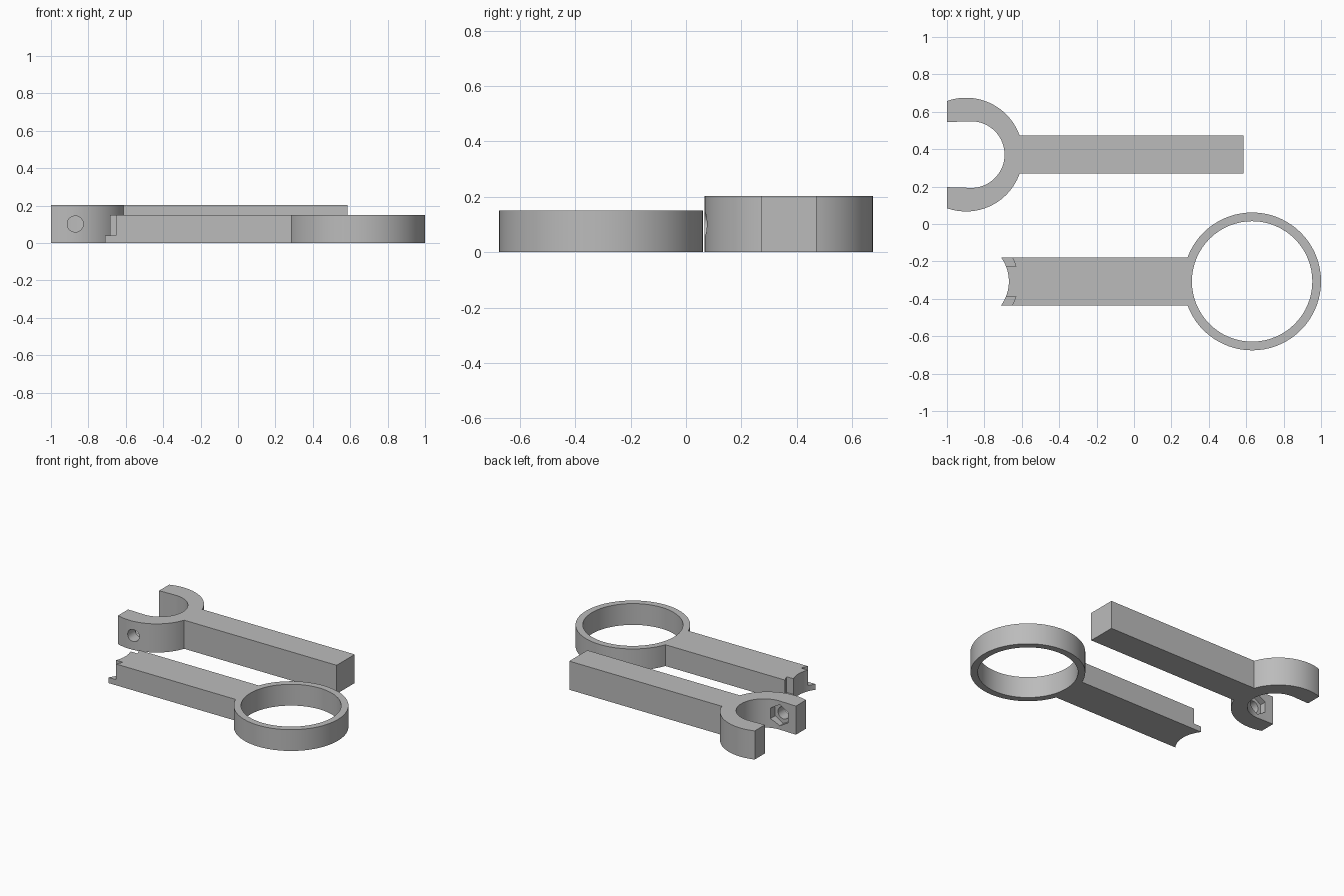
import bpy, bmesh
from math import sin, cos, asin, acos, pi, sqrt
from mathutils import Matrix

if "Cube" in bpy.data.objects:
    bpy.data.objects.remove(bpy.data.objects["Cube"])

grey = bpy.data.materials.new("plain_grey")
grey.use_nodes = True
grey.diffuse_color = (0.5, 0.5, 0.5, 1)
grey.node_tree.nodes["Principled BSDF"].inputs["Base Color"].default_value = (0.5, 0.5, 0.5, 1)


def arc(cx, cy, r, a0, a1, n):
    return [(cx + r * cos(a0 + (a1 - a0) * i / n), cy + r * sin(a0 + (a1 - a0) * i / n))
            for i in range(n + 1)]


def make_object(name, bm):
    bmesh.ops.recalc_face_normals(bm, faces=bm.faces)
    mesh = bpy.data.meshes.new(name)
    bm.to_mesh(mesh)
    bm.free()
    mesh.materials.append(grey)
    obj = bpy.data.objects.new(name, mesh)
    bpy.context.collection.objects.link(obj)
    return obj


def prism(name, outline, z0, z1):
    bm = bmesh.new()
    face = bm.faces.new([bm.verts.new((x, y, z0)) for x, y in outline])
    top = bmesh.ops.extrude_face_region(bm, geom=[face])["geom"]
    bmesh.ops.translate(bm, vec=(0, 0, z1 - z0),
                        verts=[v for v in top if isinstance(v, bmesh.types.BMVert)])
    return make_object(name, bm)


def y_cylinder(name, x, z, r, y0, y1, sides):
    # cylinder lying along y, with a vertex pointing up
    bm = bmesh.new()
    bmesh.ops.create_cone(bm, cap_ends=True, segments=sides, radius1=r, radius2=r, depth=y1 - y0,
                          matrix=Matrix.Translation((x, (y0 + y1) / 2, z)) @ Matrix.Rotation(pi / 2, 4, 'X'))
    return make_object(name, bm)


def select_only(obj):
    bpy.ops.object.select_all(action='DESELECT')
    obj.select_set(True)
    bpy.context.view_layer.objects.active = obj


def cut(obj, cutters):
    select_only(obj)
    for c in cutters:
        mod = obj.modifiers.new("cut", 'BOOLEAN')
        mod.operation, mod.solver, mod.object = 'DIFFERENCE', 'EXACT', c
        bpy.ops.object.modifier_apply(modifier=mod.name)
        bpy.data.objects.remove(c)
    bpy.ops.object.shade_smooth_by_angle(angle=pi / 6)


# Open clamp with its straight arm
cx, cy, R, half = -0.898, 0.371, 0.304, 0.101
slot_x, slot_r, slot_end = -0.87, 0.178, 0.174
tip, root = acos((-1 - cx) / R), asin(half / R)
outline = arc(cx, cy, R, tip, root, 28)
outline += [(0.585, cy + half), (0.585, cy - half)]
outline += arc(cx, cy, R, -root, -tip, 28)
outline += [(-1, cy - slot_end)]
outline += arc(slot_x, cy, slot_r, -pi / 2, pi / 2, 32)
outline += [(-1, cy + slot_end)]
clamp = prism("clamp_arm", outline, 0, 0.203)

# Bolt hole and hexagonal nut pocket in the front jaw
cut(clamp, [y_cylinder("bolt_hole_cutter", slot_x, 0.102, 0.043, 0, 0.3, 32),
            y_cylinder("nut_pocket_cutter", slot_x, 0.102, 0.075, 0.15, 0.3, 6)])

# Closed ring with its arm, ending in a concave saddle
rx, ry, R, half = 0.6315, -0.307, 0.3685, 0.129
saddle_x, saddle_r, lip_r = -0.887, 0.218, 0.268
root, end = asin(half / R), asin(half / saddle_r)
outline = arc(rx, ry, R, pi - root, -pi + root, 64)
outline += arc(saddle_x, ry, saddle_r, -end, end, 16)
ring = prism("ring_arm", outline, 0, 0.151)

# Ring opening, and the corner notches that leave a thin lip below
cutters = [prism("ring_opening_cutter", arc(rx, ry, 0.322, 0, 2 * pi, 64)[:-1], -0.1, 0.3)]
inner, outer = 0.081, 0.16
for side in (-1, 1):
    notch = arc(saddle_x, ry, lip_r, side * asin(inner / lip_r), side * asin(outer / lip_r), 6)
    notch += [(-0.8, ry + side * outer), (-0.8, ry + side * inner)]
    cutters.append(prism("notch_cutter", notch, 0.04, 0.3))
cut(ring, cutters)
